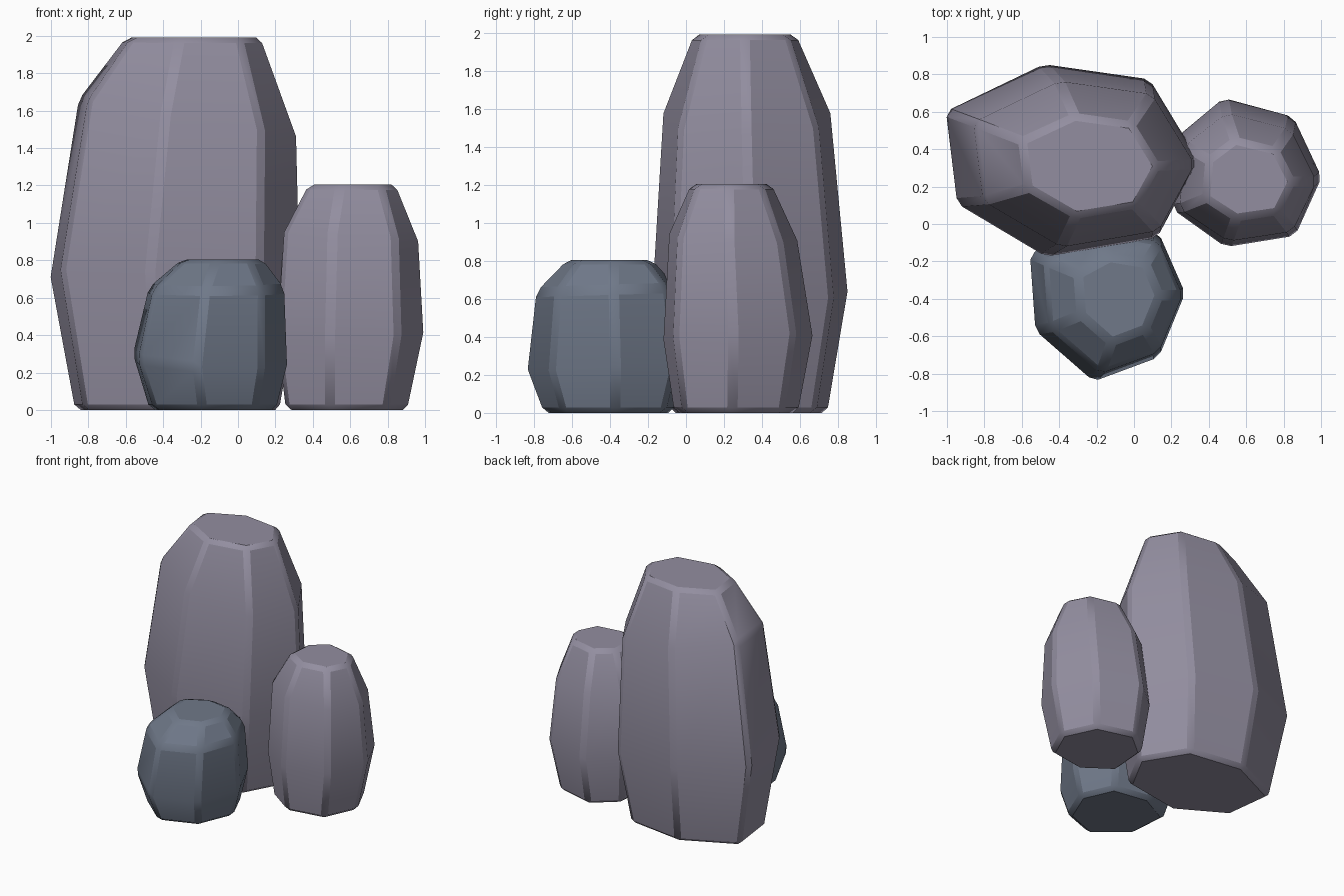
import bpy, bmesh

if "Cube" in bpy.data.objects:
    bpy.data.objects.remove(bpy.data.objects["Cube"])


def material(name, rgb):
    m = bpy.data.materials.new(name)
    m.diffuse_color = (*rgb, 1)
    m.use_nodes = True
    m.node_tree.nodes["Principled BSDF"].inputs["Base Color"].default_value = m.diffuse_color
    return m


def rock(name, outline, center, rings, mat):
    """Stack seven-sided rings: (z, x slope, y slope, scale x, scale y, centre x, centre y)."""
    bm = bmesh.new()
    loops = []
    for z, tx, ty, sx, sy, cx, cy in rings:
        loop = []
        for px, py in outline:
            dx, dy = (px - center[0]) * sx * 1.008, (py - center[1]) * sy * 1.008
            loop.append(bm.verts.new((cx + dx, cy + dy, z + tx * dx + ty * dy)))
        loops.append(loop)
    n = len(outline)
    for a, b in zip(loops, loops[1:]):
        for i in range(n):
            j = (i + 1) % n
            bm.faces.new((a[i], a[j], b[j], b[i]))
    bm.faces.new(loops[0])
    bm.faces.new(loops[-1])
    bmesh.ops.recalc_face_normals(bm, faces=bm.faces[:])
    me = bpy.data.meshes.new(name)
    bm.to_mesh(me)
    bm.free()
    me.materials.append(mat)
    ob = bpy.data.objects.new(name, me)
    bpy.context.collection.objects.link(ob)
    # worn edges
    bev = ob.modifiers.new("worn_edges", 'BEVEL')
    bev.width = 0.03
    bev.segments = 1
    bev.limit_method = 'ANGLE'
    bev.angle_limit = 0.45
    bpy.ops.object.select_all(action='DESELECT')
    ob.select_set(True)
    bpy.context.view_layer.objects.active = ob
    bpy.ops.object.shade_smooth_by_angle()


stone = material("stone", (0.29, 0.27, 0.35))
slate = material("slate", (0.16, 0.19, 0.25))

# tall rock at the back left
rock("tall_rock",
     [(0.34, 0.34), (0.08, 0.77), (-0.48, 0.85), (-1.0, 0.60),
      (-0.94, 0.11), (-0.47, -0.17), (0.12, -0.07)], (-0.33, 0.34),
     [(0, 0, 0, 0.82, 0.81, -0.32, 0.33),
      (0.68, -0.08, -0.10, 1, 1, -0.33, 0.34),
      (1.56, -0.17, 0, 0.873, 0.863, -0.265, 0.32),
      (1.99, 0, 0, 0.545, 0.53, -0.235, 0.31)], stone)

# medium rock at the right
rock("medium_rock",
     [(1.0, 0.25), (0.85, 0.57), (0.48, 0.67), (0.24, 0.47),
      (0.21, 0.08), (0.49, -0.12), (0.86, -0.06)], (0.605, 0.275),
     [(0, 0, 0, 0.83, 0.83, 0.585, 0.265),
      (0.40, 0.04, 0.03, 1, 1, 0.605, 0.275),
      (0.92, -0.06, -0.05, 0.92, 0.86, 0.61, 0.25),
      (1.205, 0, 0, 0.60, 0.54, 0.615, 0.24)], stone)

# small bluish rock at the front
rock("small_rock",
     [(0.27, -0.37), (0.13, -0.05), (-0.24, 0.01), (-0.56, -0.16),
      (-0.53, -0.57), (-0.22, -0.84), (0.13, -0.71)], (-0.145, -0.415),
     [(0, 0, 0, 0.82, 0.81, -0.13, -0.41),
      (0.26, -0.05, 0.08, 1, 1, -0.145, -0.415),
      (0.65, 0, 0.03, 0.88, 0.88, -0.11, -0.42),
      (0.805, 0, 0, 0.53, 0.54, -0.08, -0.405)], slate)
